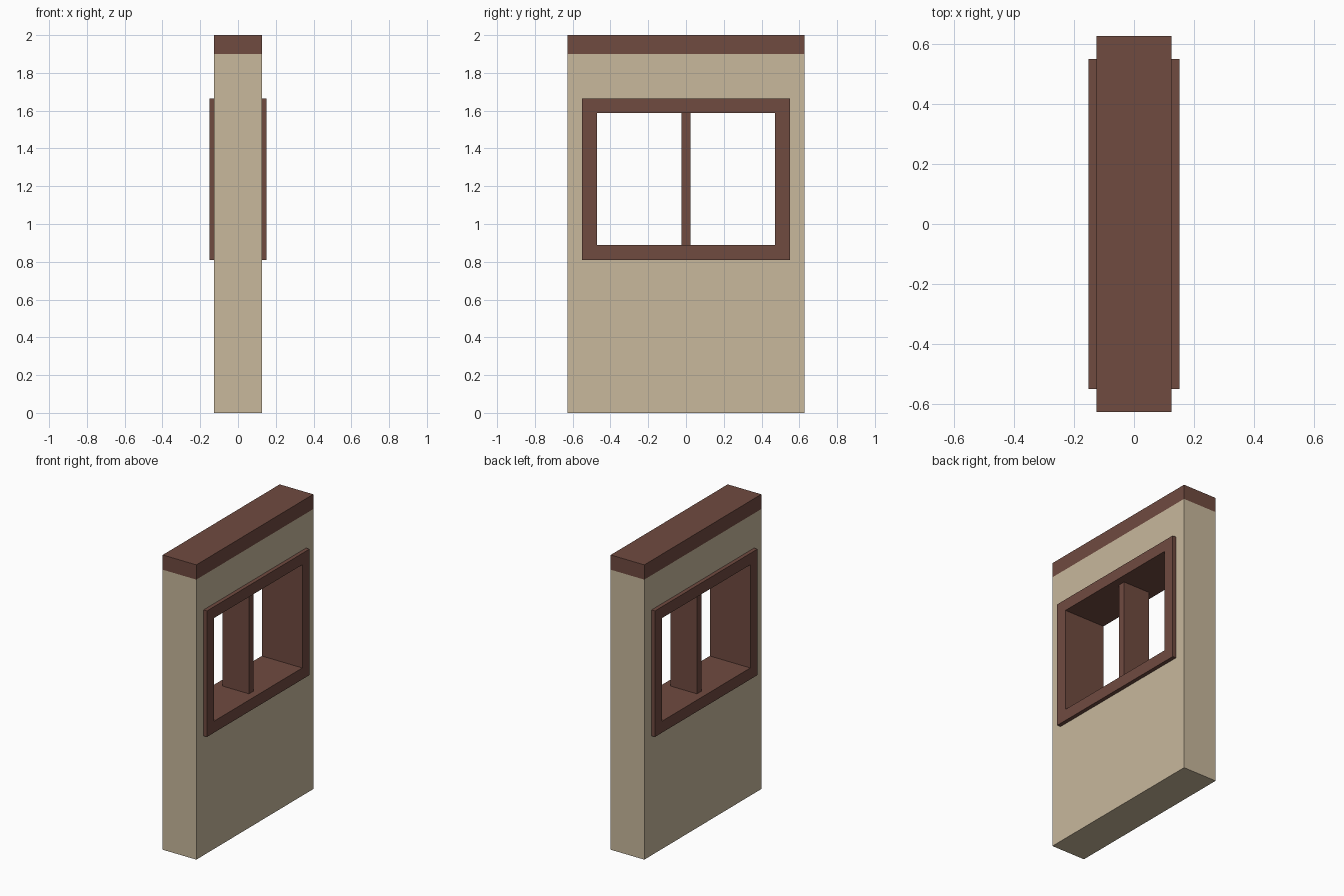
import bpy, bmesh

if "Cube" in bpy.data.objects:
    bpy.data.objects.remove(bpy.data.objects["Cube"])


def material(name, color):
    m = bpy.data.materials.new(name)
    m.diffuse_color = (*color, 1)
    m.use_nodes = True
    m.node_tree.nodes["Principled BSDF"].inputs["Base Color"].default_value = m.diffuse_color
    return m


PLASTER = material("sand plaster", (0.578, 0.479, 0.333))
WOOD = material("dark brown wood", (0.162, 0.069, 0.051))


def finish(name, bm, mat):
    bmesh.ops.recalc_face_normals(bm, faces=bm.faces)
    mesh = bpy.data.meshes.new(name)
    bm.to_mesh(mesh)
    bm.free()
    mesh.materials.append(mat)
    obj = bpy.data.objects.new(name, mesh)
    bpy.context.collection.objects.link(obj)
    return obj


def box(name, hx, hy, z0, z1, mat):
    """Box centred on x and y, given by half sizes and a height range."""
    bm = bmesh.new()
    bmesh.ops.create_cube(bm, size=2)
    for v in bm.verts:
        v.co = (v.co.x * hx, v.co.y * hy, z1 if v.co.z > 0 else z0)
    return finish(name, bm, mat)


def ring(name, hx, outer, inner, mat):
    """Slab with a rectangular through hole; rectangles are (half y, z0, z1)."""
    bm = bmesh.new()
    loops = []
    for x, (hy, z0, z1) in ((-hx, outer), (hx, outer), (hx, inner), (-hx, inner)):
        corners = ((-hy, z0), (hy, z0), (hy, z1), (-hy, z1))
        loops.append([bm.verts.new((x, y, z)) for y, z in corners])
    for k in range(4):
        a, b = loops[k], loops[(k + 1) % 4]
        for i in range(4):
            j = (i + 1) % 4
            bm.faces.new((a[i], a[j], b[j], b[i]))
    return finish(name, bm, mat)


HX, HY = 0.126, 0.627
FRAME = (0.55, 0.81, 1.665)
OPENING = (0.472, 0.888, 1.588)

# Wall panel with the window hole, and the flush beam on top
ring("wall", HX, (HY, 0, 1.9), FRAME, PLASTER)
box("top_beam", HX, HY, 1.9, 2.0, WOOD)

# Window frame passing through the wall, with a centre post set back inside
ring("window_frame", 0.152, FRAME, OPENING, WOOD)
box("window_post", 0.1, 0.025, OPENING[1], OPENING[2], WOOD)
